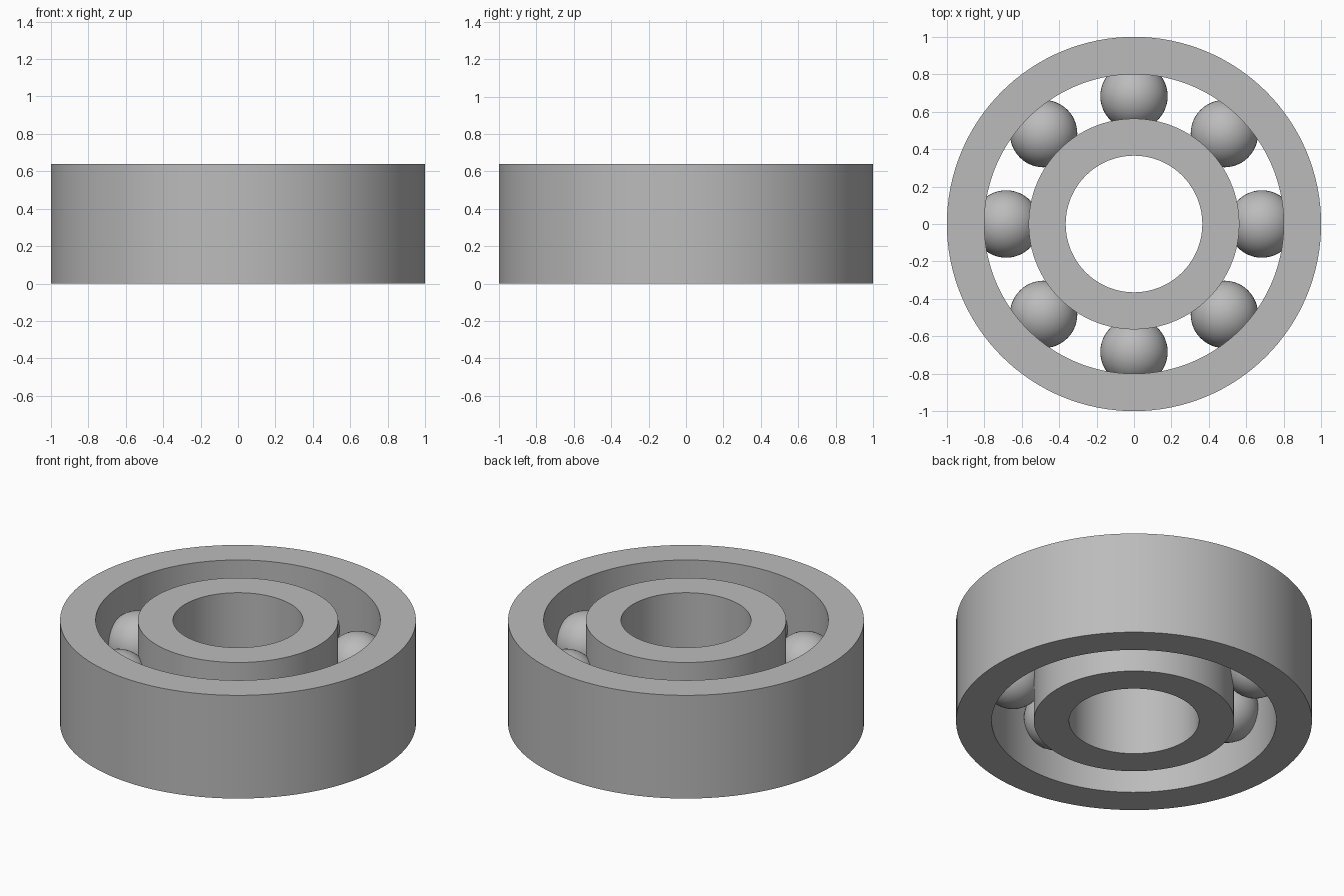
import bpy
import bmesh
import math

HEIGHT = 0.64
BALL_COUNT = 8
BALL_RADIUS = 0.18
PITCH_RADIUS = 0.683

cube = bpy.data.objects.get("Cube")
if cube:
    bpy.data.objects.remove(cube, do_unlink=True)


def make_material(name, colour):
    mat = bpy.data.materials.new(name)
    mat.use_nodes = True
    mat.diffuse_color = colour
    mat.node_tree.nodes["Principled BSDF"].inputs["Base Color"].default_value = colour
    return mat


steel = make_material("grey steel", (0.5, 0.5, 0.5, 1))


def finish(bm, name):
    """Turn a bmesh into a smooth-shaded steel object with sharp rims."""
    bmesh.ops.recalc_face_normals(bm, faces=bm.faces)
    mesh = bpy.data.meshes.new(name)
    bm.to_mesh(mesh)
    bm.free()
    mesh.materials.append(steel)
    obj = bpy.data.objects.new(name, mesh)
    bpy.context.collection.objects.link(obj)
    bpy.ops.object.select_all(action="DESELECT")
    obj.select_set(True)
    bpy.context.view_layer.objects.active = obj
    bpy.ops.object.shade_smooth_by_angle(angle=math.radians(30))
    return obj


def make_ring(name, inner, outer, segments=128):
    """Spin a rectangular section around the z axis."""
    bm = bmesh.new()
    section = [(inner, 0), (outer, 0), (outer, HEIGHT), (inner, HEIGHT)]
    verts = [bm.verts.new((r, 0, z)) for r, z in section]
    edges = [bm.edges.new((verts[i], verts[(i + 1) % 4])) for i in range(4)]
    bmesh.ops.spin(bm, geom=verts + edges, cent=(0, 0, 0), axis=(0, 0, 1),
                   angle=math.tau, steps=segments, use_merge=True)
    bmesh.ops.remove_doubles(bm, verts=bm.verts, dist=0.0001)
    return finish(bm, name)


# Outer and inner races
make_ring("outer_race", 0.80, 1.0)
make_ring("inner_race", 0.365, 0.563)

# Balls evenly spaced between the races, sharing one mesh
bm = bmesh.new()
bmesh.ops.create_uvsphere(bm, u_segments=48, v_segments=24, radius=BALL_RADIUS)
first_ball = finish(bm, "ball_1")
for i in range(BALL_COUNT):
    ball = first_ball
    if i:
        ball = first_ball.copy()
        ball.name = f"ball_{i + 1}"
        bpy.context.collection.objects.link(ball)
    angle = math.tau * i / BALL_COUNT
    ball.location = (PITCH_RADIUS * math.cos(angle),
                     PITCH_RADIUS * math.sin(angle), HEIGHT / 2)
